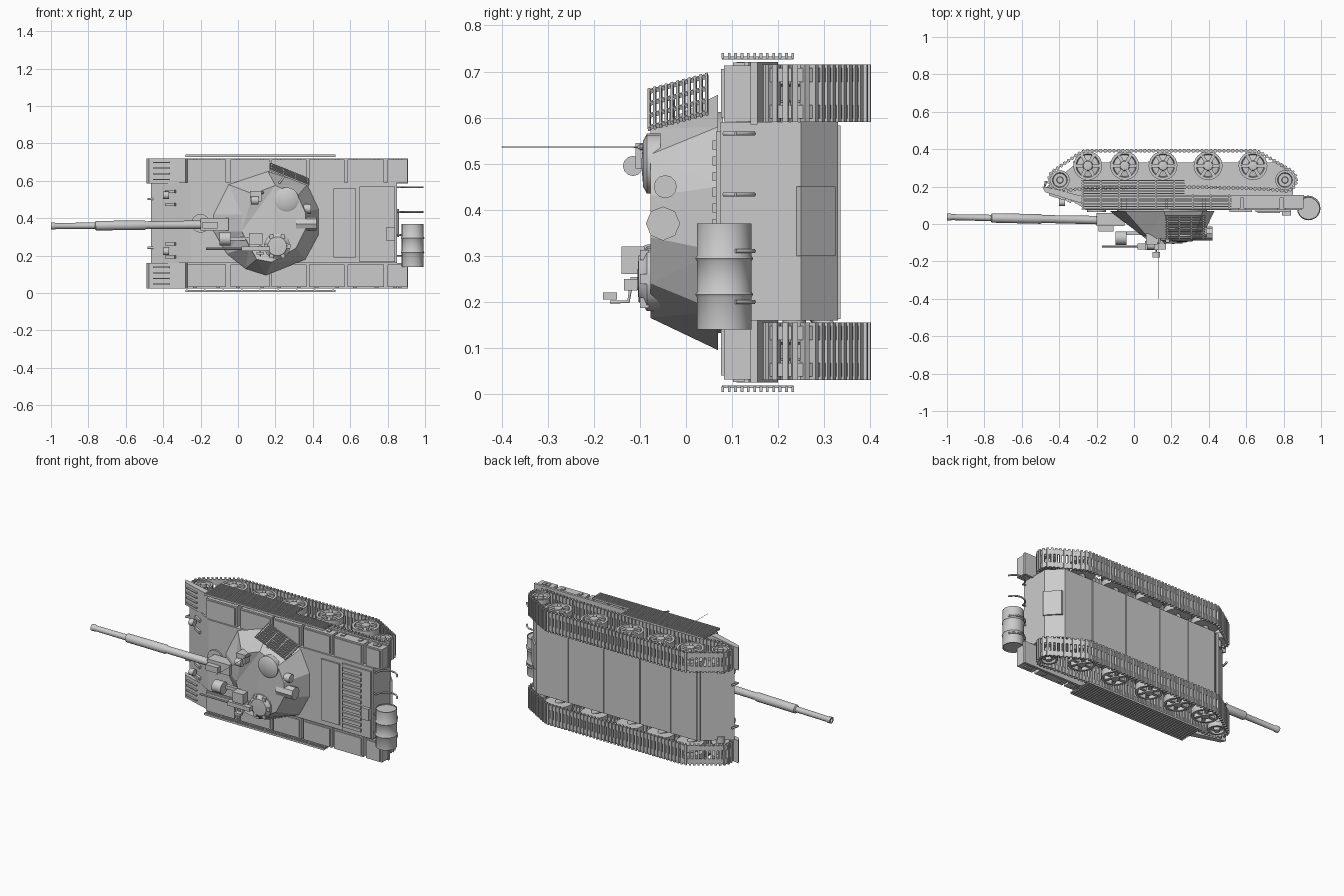
import bpy, bmesh
from math import sin, cos, pi, radians, atan2
from mathutils import Vector, Matrix

if "Cube" in bpy.data.objects:
    bpy.data.objects.remove(bpy.data.objects["Cube"])

# The vehicle lies on its side: nose toward -x, its roof toward -y, its width along z.
MID = 0.3725
UP = (0, -1, 0)
SIDES = (("right", -1), ("left", 1))


def finish(name, bm, smooth=False):
    bmesh.ops.recalc_face_normals(bm, faces=bm.faces)
    mesh = bpy.data.meshes.new(name)
    bm.to_mesh(mesh)
    bm.free()
    if smooth:
        mesh.shade_smooth()
        mesh.set_sharp_from_angle(angle=radians(35))
    obj = bpy.data.objects.new(name, mesh)
    bpy.context.collection.objects.link(obj)
    return obj


def blocks(name, specs):
    """Boxes given as (centre, size, turn about z)."""
    bm = bmesh.new()
    for centre, size, turn in specs:
        m = Matrix.Translation(centre) @ Matrix.Rotation(turn, 4, 'Z') @ Matrix.Diagonal((*size, 1))
        bmesh.ops.create_cube(bm, size=1, matrix=m)
    return finish(name, bm)


def box(name, x, y, z):
    pairs = (x, y, z)
    return blocks(name, [([(a + b) / 2 for a, b in pairs], [b - a for a, b in pairs], 0)])


def prism(name, profile, z0, z1):
    bm = bmesh.new()
    face = bm.faces.new([bm.verts.new((x, y, z0)) for x, y in profile])
    grown = bmesh.ops.extrude_face_region(bm, geom=[face])["geom"]
    bmesh.ops.translate(bm, vec=(0, 0, z1 - z0), verts=[v for v in grown if isinstance(v, bmesh.types.BMVert)])
    return finish(name, bm)


def lathe(name, profile, origin, axis, n=16):
    """Turn (radius, height) points about an axis."""
    bm = bmesh.new()
    vs = [bm.verts.new((r, 0, h)) for r, h in profile]
    es = [bm.edges.new(p) for p in zip(vs, vs[1:])]
    bmesh.ops.spin(bm, geom=vs + es, cent=(0, 0, 0), axis=(0, 0, 1), angle=2 * pi, steps=n)
    bmesh.ops.remove_doubles(bm, verts=bm.verts, dist=1e-5)
    turn = Vector(axis).to_track_quat('Z', 'Y').to_matrix().to_4x4()
    bm.transform(Matrix.Translation(origin) @ turn)
    return finish(name, bm, True)


def cyl(name, origin, axis, r, h, n=16):
    return lathe(name, [(0, 0), (r, 0), (r, h), (0, h)], origin, axis, n)


def loft(name, rings):
    bm = bmesh.new()
    rows = [[bm.verts.new(p) for p in ring] for ring in rings]
    for a, b in zip(rows, rows[1:]):
        for i in range(len(a)):
            j = (i + 1) % len(a)
            bm.faces.new((a[i], a[j], b[j], b[i]))
    bm.faces.new(rows[0])
    bm.faces.new(rows[-1])
    bmesh.ops.triangulate(bm, faces=bm.faces)
    return finish(name, bm)


def tube(name, points, r):
    curve = bpy.data.curves.new(name, 'CURVE')
    curve.dimensions = '3D'
    curve.bevel_depth, curve.bevel_resolution, curve.use_fill_caps = r, 1, True
    spline = curve.splines.new('POLY')
    spline.points.add(len(points) - 1)
    for p, co in zip(spline.points, points):
        p.co = (*co, 1)
    obj = bpy.data.objects.new(name, curve)
    bpy.context.collection.objects.link(obj)


# Hull
prism("hull", [(-0.465, 0.2), (-0.25, 0.075), (0.85, 0.075), (0.85, 0.25), (0.77, 0.33), (-0.3, 0.33)], 0.16, 0.59)
prism("rear_wedge", [(0.85, 0.24), (0.86, 0.25), (0.79, 0.325), (0.77, 0.32)], 0.3, 0.45)
box("engine_deck", (0.51, 0.63), (0.065, 0.08), (0.19, 0.56))
box("rear_deck", (0.65, 0.84), (0.065, 0.08), (0.165, 0.57))
blocks("deck_grille", [((0.72, 0.062, 0.2 + i * 0.034), (0.12, 0.008, 0.02), 0) for i in range(11)])
box("deck_latch_box", (0.79, 0.84), (0.045, 0.07), (0.28, 0.35))
cyl("driver_hatch", (-0.2, 0.077, MID), UP, 0.05, 0.012)
slope = atan2(-0.125, 0.215)
blocks("glacis_fittings", [((-0.36, 0.135, MID + z), (0.06, 0.02, 0.015), slope)
                           for z in (-0.18, -0.11, 0.1, 0.17)])
for side, s in SIDES:
    cyl(side + "_headlight", (-0.37, 0.115, MID + s * 0.15), (-1, 0, 0), 0.02, 0.03, 12)
    tube(side + "_tow_hook", [(-0.44, 0.2, MID + s * 0.13), (-0.48, 0.19, MID + s * 0.13),
                              (-0.47, 0.23, MID + s * 0.13)], 0.007)

# Fenders and stowage bins
for side, s in SIDES:
    zc = MID + s * 0.28
    prism(side + "_fender", [(-0.49, 0.2), (-0.475, 0.17), (-0.28, 0.11), (-0.27, 0.135), (0.91, 0.14),
                             (0.91, 0.155), (-0.28, 0.15), (-0.46, 0.195)], zc - 0.068, zc + 0.068)
    bins = [(-0.27, -0.065), (-0.04, 0.17), (0.18, 0.365), (0.38, 0.57), (0.585, 0.78), (0.8, 0.905)]
    blocks(side + "_stowage_bins", [(((a + b) / 2, 0.112, zc), (b - a, 0.06, 0.122), 0) for a, b in bins])
    blocks(side + "_bin_lids", [(((a + b) / 2, 0.08, zc), (b - a - 0.02, 0.008, 0.105), 0) for a, b in bins])
    blocks(side + "_bin_latches", [((x, 0.115, zc + s * 0.063), (0.02, 0.025, 0.008), 0)
                                   for a, b in bins for x in (a + 0.04, b - 0.04)])
    blocks(side + "_fender_ribs", [((-0.41, 0.147, zc - 0.045 + i * 0.03), (0.09, 0.016, 0.006), -0.3)
                                   for i in range(4)])

# Running gear
wheels = [-0.247, -0.05, 0.155, 0.396, 0.636]
circles = [(-0.396, 0.235, 0.06), (wheels[0], 0.312, 0.08), (wheels[-1], 0.312, 0.08), (0.807, 0.235, 0.06)]


def track_path(step):
    """Belt around the end wheels, sampled at even spacing, with a sagging top run."""
    loop = []
    for i in range(96):
        d = Vector((cos(i * pi / 48), sin(i * pi / 48)))
        c = max(circles, key=lambda q: q[0] * d.x + q[1] * d.y + q[2])
        loop.append(Vector(c[:2]) + d * c[2])
    out, carry = [], 0.0
    for a, b in zip(loop, loop[1:] + loop[:1]):
        length = (b - a).length
        while carry < length:
            p = a.lerp(b, carry / length)
            if p.y < 0.19 and -0.39 < p.x < 0.8:
                p.y += 0.022 * sin(pi * (p.x + 0.39) / 1.19) ** 0.5
            out.append(p)
            carry += step
        carry -= length
    return out


path = track_path(0.0235)
for side, s in SIDES:
    zc = MID + s * 0.28
    pads, belt = [], []
    for i, p in enumerate(path):
        q = path[(i + 1) % len(path)]
        d, m = q - p, (p + q) / 2
        turn = atan2(d.y, d.x)
        pads.append(((p.x, p.y, zc), (0.012, 0.018, 0.125), turn))
        for dz in (-0.04, 0.04):
            belt.append(((m.x, m.y, zc + dz), (d.length + 0.002, 0.007, 0.03), turn))
    blocks(side + "_track_pads", pads)
    blocks(side + "_track_belt", belt)
    out = (0, 0, s)
    for i, x in enumerate(wheels):
        start = (x, 0.312, zc - s * 0.045)
        lathe(f"{side}_road_wheel_{i + 1}", [(0, 0), (0.077, 0), (0.077, 0.035), (0.05, 0.04), (0.05, 0.05),
              (0.077, 0.055), (0.077, 0.095), (0.063, 0.095), (0.058, 0.07), (0.028, 0.075),
              (0.024, 0.1), (0, 0.104)], start, out, 24)
        blocks(f"{side}_wheel_spokes_{i + 1}", [((x + 0.042 * cos(a), 0.312 + 0.042 * sin(a), zc + s * 0.035),
               (0.045, 0.018, 0.026), a) for a in (k * pi / 3 for k in range(6))])
        tube(f"{side}_swing_arm_{i + 1}", [(x - 0.07, 0.28, MID + s * 0.2), (x, 0.312, zc - s * 0.05),
                                           (x, 0.312, zc)], 0.018)
    for label, x in (("idler", circles[0][0]), ("sprocket", circles[3][0])):
        lathe(f"{side}_{label}", [(0, 0), (0.052, 0), (0.052, 0.03), (0.03, 0.035), (0.03, 0.065), (0.052, 0.07),
              (0.052, 0.1), (0.04, 0.1), (0.036, 0.085), (0.018, 0.085), (0.016, 0.105), (0, 0.105)],
              (x, 0.235, zc - s * 0.05), out, 20)
        cyl(f"{side}_{label}_axle", (x, 0.235, MID + s * 0.19), out, 0.025, 0.09, 12)
blocks("torsion_bars", [((x - 0.07, 0.331, MID), (0.02, 0.008, 0.42), 0) for x in wheels])

# Side slat screens
for side, s in SIDES:
    zc = MID + s * 0.362
    slats = []
    for i in range(12):
        end = 0.27 if s > 0 and i > 5 else 0.52
        slats.append((((end - 0.28) / 2, 0.08 + i * 0.0138, zc), (end + 0.28, 0.006, 0.012), 0))
    for i in range(9):
        x = -0.275 + i * 0.098
        h = 0.08 if s > 0 and x > 0.27 else 0.155
        slats.append(((x, 0.078 + h / 2, zc - s * 0.005), (0.008, h, 0.006), 0))
    blocks(side + "_slat_screen", slats)

# Turret
base = [(-0.13, 0.42), (-0.13, 0.33), (-0.06, 0.21), (0.04, 0.13), (0.15, 0.095), (0.36, 0.18),
        (0.43, 0.31), (0.43, 0.45), (0.37, 0.58), (0.16, 0.65), (-0.05, 0.58)]
roof = [(0.02, 0.42), (0.02, 0.33), (0.06, 0.25), (0.1, 0.18), (0.18, 0.165), (0.31, 0.24),
        (0.36, 0.34), (0.36, 0.43), (0.32, 0.52), (0.2, 0.575), (0.08, 0.53)]
loft("turret", [[(x, 0.07, z) for x, z in base],
                [(x, -0.045 if x < 0.05 else -0.077, z) for x, z in roof]])
cyl("turret_ring", (0.15, 0.08, MID), UP, 0.24, 0.02, 32)
box("mantlet", (-0.2, -0.05), (-0.01, 0.06), (0.335, 0.4))
lathe("gun_barrel", [(0, 0.03), (0.011, 0.03), (0.011, 0), (0.019, 0), (0.019, 0.02), (0.016, 0.025), (0.017, 0.235),
      (0.025, 0.24), (0.026, 0.5), (0.021, 0.51), (0.023, 0.9), (0, 0.9)],
      (-1, 0.037, 0.358), (0.9, -0.018, 0.008), 16)
lathe("commander_cupola", [(0, 0), (0.07, 0), (0.07, 0.035), (0.055, 0.045), (0.05, 0.053), (0, 0.056)],
      (0.21, -0.05, 0.25), UP, 20)
lathe("loader_hatch", [(0, 0), (0.065, 0), (0.065, 0.03), (0.05, 0.038), (0, 0.042)], (0.26, -0.055, 0.5), UP, 20)
blocks("periscopes", [((0.21 + 0.06 * cos(a), -0.09, 0.25 + 0.06 * sin(a)), (0.022, 0.02, 0.022), 0)
                      for a in (k * pi / 3 for k in range(6))])
cyl("rear_vent", (0.31, -0.05, 0.37), (1, 0, 0), 0.037, 0.11, 8)
cyl("rear_canister", (0.3, -0.045, 0.45), (1, 0, 0), 0.025, 0.09, 12)
box("gunner_sight", (0.065, 0.125), (-0.11, -0.05), (0.49, 0.545))
cyl("sight_head", (0.07, -0.115, 0.495), (1, 0, 0), 0.022, 0.04, 12)
cyl("searchlight", (-0.1, -0.075, 0.29), (1, 0, 0), 0.036, 0.06)
box("searchlight_bracket", (-0.08, 0.06), (-0.06, -0.04), (0.28, 0.3))
box("coaxial_sight", (-0.19, -0.11), (-0.04, 0.0), (0.345, 0.38))
lathe("antenna", [(0, 0), (0.008, 0), (0.006, 0.03), (0.0015, 0.035), (0.001, 0.33), (0, 0.33)],
      (0.13, -0.07, 0.536), UP, 8)

# Roof machine gun
box("machine_gun_receiver", (0.02, 0.17), (-0.135, -0.105), (0.225, 0.25))
cyl("machine_gun_barrel", (-0.17, -0.12, 0.237), (1, 0, 0), 0.006, 0.2, 8)
box("ammunition_box", (0.06, 0.13), (-0.14, -0.09), (0.26, 0.32))
cyl("machine_gun_mount", (0.12, -0.07, 0.24), UP, 0.015, 0.05, 10)
tube("machine_gun_sight_arm", [(0.12, -0.12, 0.23), (0.12, -0.125, 0.2), (0.12, -0.165, 0.2)], 0.004)
box("machine_gun_sight", (0.1, 0.14), (-0.18, -0.15), (0.205, 0.22))

# Slanted slat panel on the turret side
bm = bmesh.new()
u, v = Vector((0.21, 0, -0.085)), Vector((0, 0.125, 0.033))
start, normal = Vector((0.17, -0.08, 0.66)), u.cross(v).normalized()


def bar(centre, a, b):
    m = Matrix((a, b, normal * 0.009)).transposed().to_4x4()
    bmesh.ops.create_cube(bm, size=1, matrix=Matrix.Translation(centre) @ m)


for i in range(11):
    bar(start + u * 0.5 + v * i / 10, u, v * 0.045)
for i in range(4):
    bar(start + u * (0.04 + i * 0.306) + v * 0.5, u * 0.025, v)
finish("turret_slat_panel", bm)
tube("slat_panel_strut", [(0.2, -0.03, 0.56), (0.26, -0.03, 0.64)], 0.006)

# Rear fuel drum and its cradle arms
lathe("fuel_drum", [(0, 0.006), (0.055, 0.006), (0.055, 0), (0.059, 0), (0.059, 0.07), (0.063, 0.076), (0.059, 0.082),
      (0.059, 0.148), (0.063, 0.154), (0.059, 0.16), (0.059, 0.23), (0.055, 0.23), (0.055, 0.224), (0, 0.224)],
      (0.934, 0.083, 0.14), (0, 0, 1), 20)
for i, z in enumerate((0.2, 0.31, 0.433, 0.565)):
    arc = [(0.93 + 0.064 * cos(a), 0.083 + 0.064 * sin(a), z) for a in (pi - k * pi / 8 for k in range(8))]
    tube(f"drum_cradle_{i + 1}", [(0.845, 0.09, z)] + arc, 0.005)
